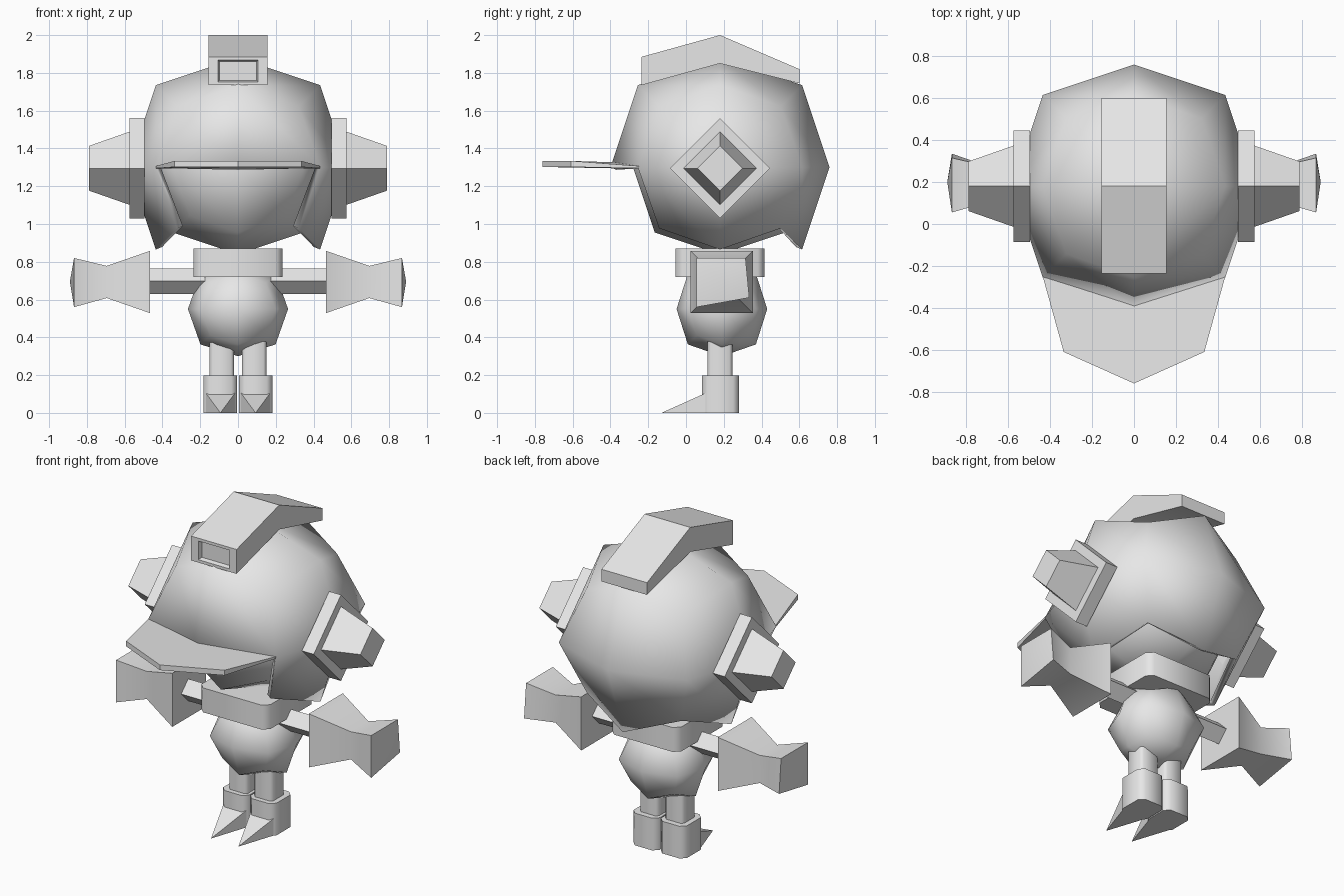
import bpy, bmesh, math
from mathutils import Matrix, Vector

if "Cube" in bpy.data.objects:
    bpy.data.objects.remove(bpy.data.objects["Cube"])

CY = 0.18  # fore-aft centre line of the figure
grey = bpy.data.materials.new("plain_grey")
grey.diffuse_color = (0.8, 0.8, 0.8, 1)
grey.use_nodes = True
grey.node_tree.nodes["Principled BSDF"].inputs["Base Color"].default_value = grey.diffuse_color


def finish(name, bm, angle=40):
    bmesh.ops.recalc_face_normals(bm, faces=bm.faces)
    me = bpy.data.meshes.new(name)
    bm.to_mesh(me)
    bm.free()
    me.materials.append(grey)
    ob = bpy.data.objects.new(name, me)
    bpy.context.collection.objects.link(ob)
    bpy.ops.object.select_all(action='DESELECT')
    bpy.context.view_layer.objects.active = ob
    ob.select_set(True)
    bpy.ops.object.shade_smooth_by_angle(angle=math.radians(angle))
    return ob


def mirror_x(ob):
    # second copy on the other side
    mod = ob.modifiers.new("mirror", 'MIRROR')
    mod.use_mirror_merge = False
    return ob


def round_cube(center, half):
    # cube split once on each axis and rounded to a 24-face ball
    bm = bmesh.new()
    bmesh.ops.create_cube(bm, size=2)
    bmesh.ops.subdivide_edges(bm, edges=bm.edges[:], cuts=1, use_grid_fill=True)
    for v in bm.verts:
        k = (1, 1, 0.75, 0.556)[sum(abs(c) > 0.5 for c in v.co)]
        v.co = Vector(center) + Vector([c * k * h for c, h in zip(v.co, half)])
    return bm


def box(lo, hi, bevel=0.0):
    # box with chamfered upright edges
    bm = bmesh.new()
    bmesh.ops.create_cube(bm, size=1)
    for v in bm.verts:
        v.co = Vector([(a + b) / 2 + c * (b - a) for a, b, c in zip(lo, hi, v.co)])
    if bevel:
        up = [e for e in bm.edges if abs(e.verts[0].co.z - e.verts[1].co.z) > 1e-4]
        bmesh.ops.bevel(bm, geom=up, offset=bevel, segments=1, affect='EDGES')
    return bm


def loft(sections, tip=None):
    # skin a list of equal-length point rings, optionally closed by a point
    bm = bmesh.new()
    rings = [[bm.verts.new(p) for p in s] for s in sections]
    n = len(rings[0])
    bm.faces.new(rings[0])
    for a, b in zip(rings, rings[1:]):
        for i in range(n):
            bm.faces.new((a[i], a[(i + 1) % n], b[(i + 1) % n], b[i]))
    if tip:
        t = bm.verts.new(tip)
        for i in range(n):
            bm.faces.new((rings[-1][i], rings[-1][(i + 1) % n], t))
    else:
        bm.faces.new(rings[-1])
    return bm


def diamond(x, r, z):
    return [(x, CY, z + r), (x, CY + r, z), (x, CY, z - r), (x, CY - r, z)]


def square(x, r, z):
    return [(x, CY + 0.01 + a * r, z + b * r) for a, b in ((-1, 1), (1, 1), (1, -1), (-1, -1))]


# head inside the helmet
finish("head", round_cube((0, CY, 1.3), (0.46, 0.46, 0.46)), 80)

# helmet shell, open underneath and at the lower front
bm = round_cube((0, CY, 1.3), (0.58, 0.58, 0.58))
gone = []
for f in bm.faces:
    c = f.calc_center_median() - Vector((0, CY, 1.3))
    main = max(range(3), key=lambda i: abs(c[i]))
    if (main == 2 and c.z < 0) or (main == 1 and c.y < 0 and c.z < 0):
        gone.append(f)
bmesh.ops.delete(bm, geom=gone, context='FACES')
helmet = finish("helmet", bm, 80)
sol = helmet.modifiers.new("shell", 'SOLIDIFY')
sol.thickness, sol.offset = 0.035, -1

# brim: slab reaching forward from the helmet front
outline = [(-0.435, -0.25), (0, -0.39), (0.435, -0.25), (0.335, -0.61), (0, -0.76), (-0.335, -0.61)]
low = [(x, y, 1.295 if y > -0.5 else 1.302) for x, y in outline]
high = [(x, y, z + (0.012 if abs(x) > 0.4 else 0.032)) for x, y, z in low]
bm = bmesh.new()
a, b = [[bm.verts.new(p) for p in ring] for ring in (low, high)]
for r in (a, b):
    bm.faces.new((r[0], r[1], r[4], r[5]))
    bm.faces.new((r[1], r[2], r[3], r[4]))
for i in range(6):
    j = (i + 1) % 6
    bm.faces.new((a[i], a[j], b[j], b[i]))
finish("brim", bm)

# crest: bent bar over the helmet with a recessed front panel
prof = [(-0.235, 1.735), (-0.235, 1.885), (0.18, 2.0), (0.6, 1.82), (0.6, 1.745), (0.18, 1.85)]
bm = loft([[(x, y, z) for y, z in prof] for x in (-0.155, 0.155)])
bm.normal_update()
bmesh.ops.recalc_face_normals(bm, faces=bm.faces)
front = [f for f in bm.faces if f.calc_center_median().y < -0.23]
bmesh.ops.inset_region(bm, faces=front, thickness=0.025)
for v in front[0].verts:
    v.co.x *= 0.77
bmesh.ops.inset_region(bm, faces=front, thickness=0.01, depth=-0.025)
finish("crest", bm, 30)

# ear pads and their tapered caps
mirror_x(finish("ear_pad", loft([diamond(0.495, 0.265, 1.295), diamond(0.575, 0.265, 1.295)])))
mirror_x(finish("ear_cap", loft([diamond(0.57, 0.195, 1.295), diamond(0.79, 0.118, 1.295)])))

# neck and body
finish("neck", box((-0.235, CY - 0.235, 0.72), (0.235, CY + 0.235, 0.87), 0.035), 50)
finish("body", round_cube((0, CY + 0.01, 0.55), (0.265, 0.24, 0.25)), 80)

# arms
mirror_x(finish("arm", loft([diamond(0.12, 0.068, 0.697), diamond(0.5, 0.068, 0.697)])))

# flared hands with a slightly domed end
end = [(0.868, 0.055, 0.82), (0.868, 0.315, 0.82), (0.868, 0.335, 0.61), (0.868, 0.055, 0.56)]
hand = loft([square(0.465, 0.165, 0.693), square(0.695, 0.085, 0.693), end], (0.89, 0.2, 0.695))
mirror_x(finish("hand", hand, 50))

# legs
mirror_x(finish("leg", box((0.022, 0.115, 0.15), (0.15, 0.245, 0.42), 0.015), 50))

# feet: chamfered ankle block with a pointed toe
mirror_x(finish("foot", box((0.004, 0.085, 0), (0.182, 0.28, 0.198), 0.03), 50))
base = [(0.012, 0.115, 0), (0.174, 0.115, 0), (0.174, 0.115, 0.11), (0.012, 0.115, 0.11)]
mirror_x(finish("toe", loft([base], (0.093, -0.13, 0))))
